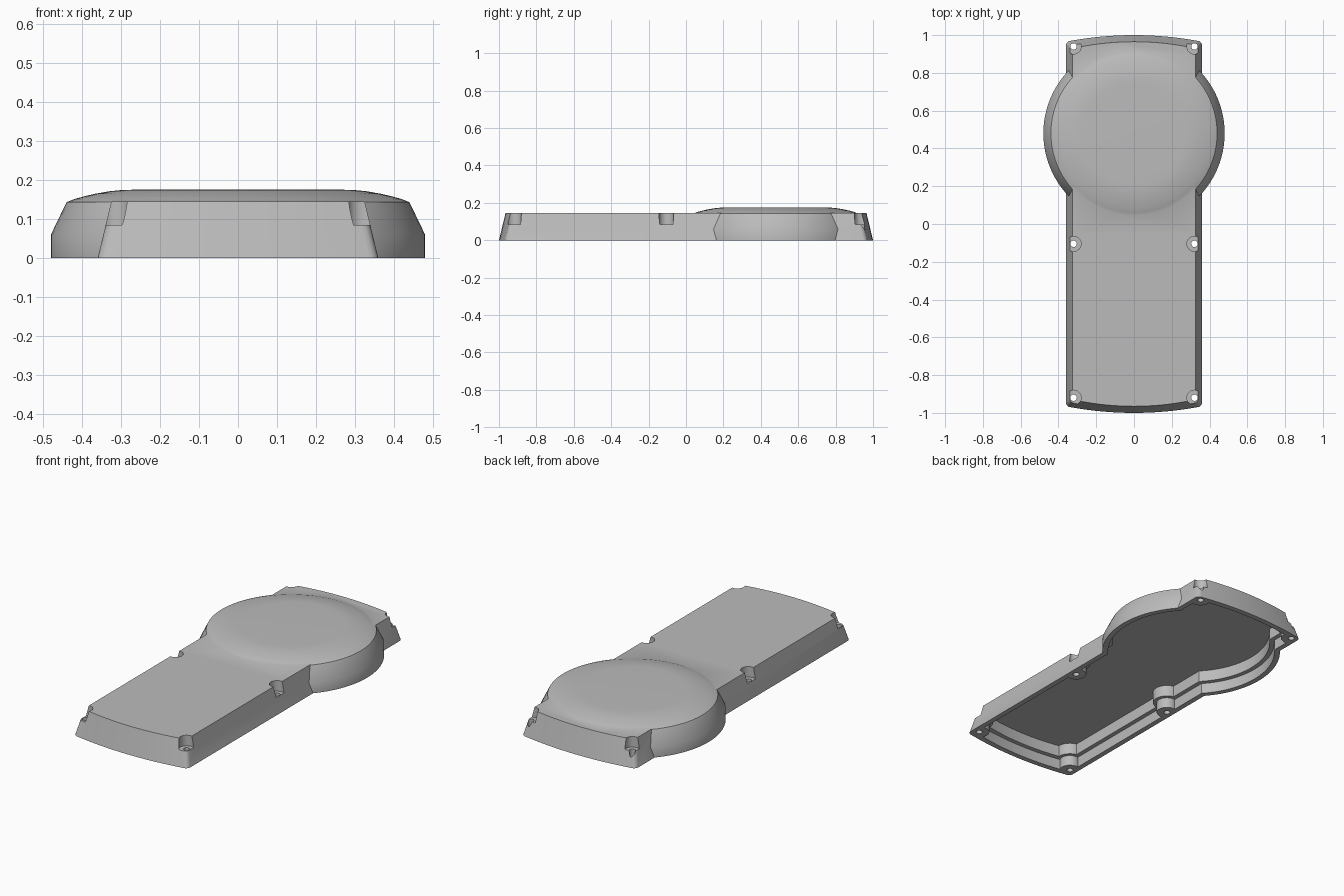
import bpy, bmesh
from math import sin, cos, pi, radians

cube = bpy.data.objects.get("Cube")
if cube:
    bpy.data.objects.remove(cube, do_unlink=True)

DISC_Y = 0.48
TOP = 0.145
SCREWS = [(s * 0.32, y) for s in (-1, 1) for y in (-0.92, -0.105, 0.94)]

grey = bpy.data.materials.new("plain grey")
grey.use_nodes = True
grey.diffuse_color = (0.5, 0.5, 0.5, 1)
grey.node_tree.nodes["Principled BSDF"].inputs["Base Color"].default_value = (0.5, 0.5, 0.5, 1)


def loft(name, layers):
    """Solid skinned through a list of (outline, z) layers, bottom first."""
    bm = bmesh.new()
    rings = [[bm.verts.new((x, y, z)) for x, y in outline] for outline, z in layers]
    n = len(rings[0])
    for a, b in zip(rings, rings[1:]):
        for i in range(n):
            j = (i + 1) % n
            bm.faces.new((a[i], a[j], b[j], b[i]))
    bm.faces.new(rings[0][::-1])
    bm.faces.new(rings[-1])
    bmesh.ops.recalc_face_normals(bm, faces=bm.faces)
    mesh = bpy.data.meshes.new(name)
    bm.to_mesh(mesh)
    bm.free()
    mesh.materials.append(grey)
    obj = bpy.data.objects.new(name, mesh)
    bpy.context.collection.objects.link(obj)
    return obj


def circle(r, x=0, y=DISC_Y, n=96):
    return [(x + r * cos(2 * pi * i / n), y + r * sin(2 * pi * i / n)) for i in range(n)]


def bar(inset, r=0.025):
    """Long outline with bowed ends and small rounded corners."""
    w, length, bow = 0.36 - inset, 1 - inset, 0.03
    quarter = [(w - r + r * cos(a * pi / 8), length - bow - r + r * sin(a * pi / 8))
               for a in range(5)]
    arc = [((w - r) * t / 8, length - bow * (t / 8) ** 2) for t in range(7, 0, -1)]
    right = quarter + arc
    end = right + [(0, length)] + [(-x, y) for x, y in reversed(right)]
    return end + [(-x, -y) for x, y in end]


def combine(target, other, operation):
    """Boolean the other object into the target and remove it."""
    mod = target.modifiers.new("cut", "BOOLEAN")
    mod.operation, mod.solver, mod.object = operation, "EXACT", other
    bpy.context.view_layer.objects.active = target
    bpy.ops.object.modifier_apply(modifier=mod.name)
    bpy.data.objects.remove(other, do_unlink=True)


def cylinder(name, r, xy, low, high, n=40):
    ring = circle(r, *xy, n)
    return loft(name, [(ring, low), (ring, high)])


def cavity(name, inset, disc_r, boss_r, low, high):
    """Hollow space that leaves round screw bosses standing."""
    space = loft(name, [(bar(inset), low), (bar(inset), high)])
    combine(space, cylinder("round_space", disc_r, (0, DISC_Y), low, high, 96), "UNION")
    for xy in SCREWS:
        combine(space, cylinder("boss", boss_r, xy, low - 0.1, high + 0.1), "DIFFERENCE")
    return space


# Tapered long body with the domed round housing
cover = loft("cover_shell", [(bar(0), 0), (bar(0.035), TOP)])
dome = [(0.48, 0), (0.48, 0.06), (0.44, 0.143), (0.42, 0.151), (0.395, 0.158),
        (0.365, 0.165), (0.33, 0.171), (0.3, 0.174), (0.27, 0.175)]
combine(cover, loft("round_housing", [(circle(r), z) for r, z in dome]), "UNION")

# Stepped hollow underneath
combine(cover, cavity("lower_space", 0.03, 0.45, 0.055, -0.05, 0.06), "DIFFERENCE")
combine(cover, cavity("upper_space", 0.055, 0.425, 0.075, 0.05, 0.125), "DIFFERENCE")

# Screw recesses and through holes
for xy in SCREWS:
    combine(cover, cylinder("recess", 0.04, xy, 0.085, 0.3), "DIFFERENCE")
    combine(cover, cylinder("screw_hole", 0.017, xy, -0.1, 0.3, 24), "DIFFERENCE")

bpy.ops.object.select_all(action="DESELECT")
cover.select_set(True)
bpy.context.view_layer.objects.active = cover
bpy.ops.object.shade_smooth_by_angle(angle=radians(30))
